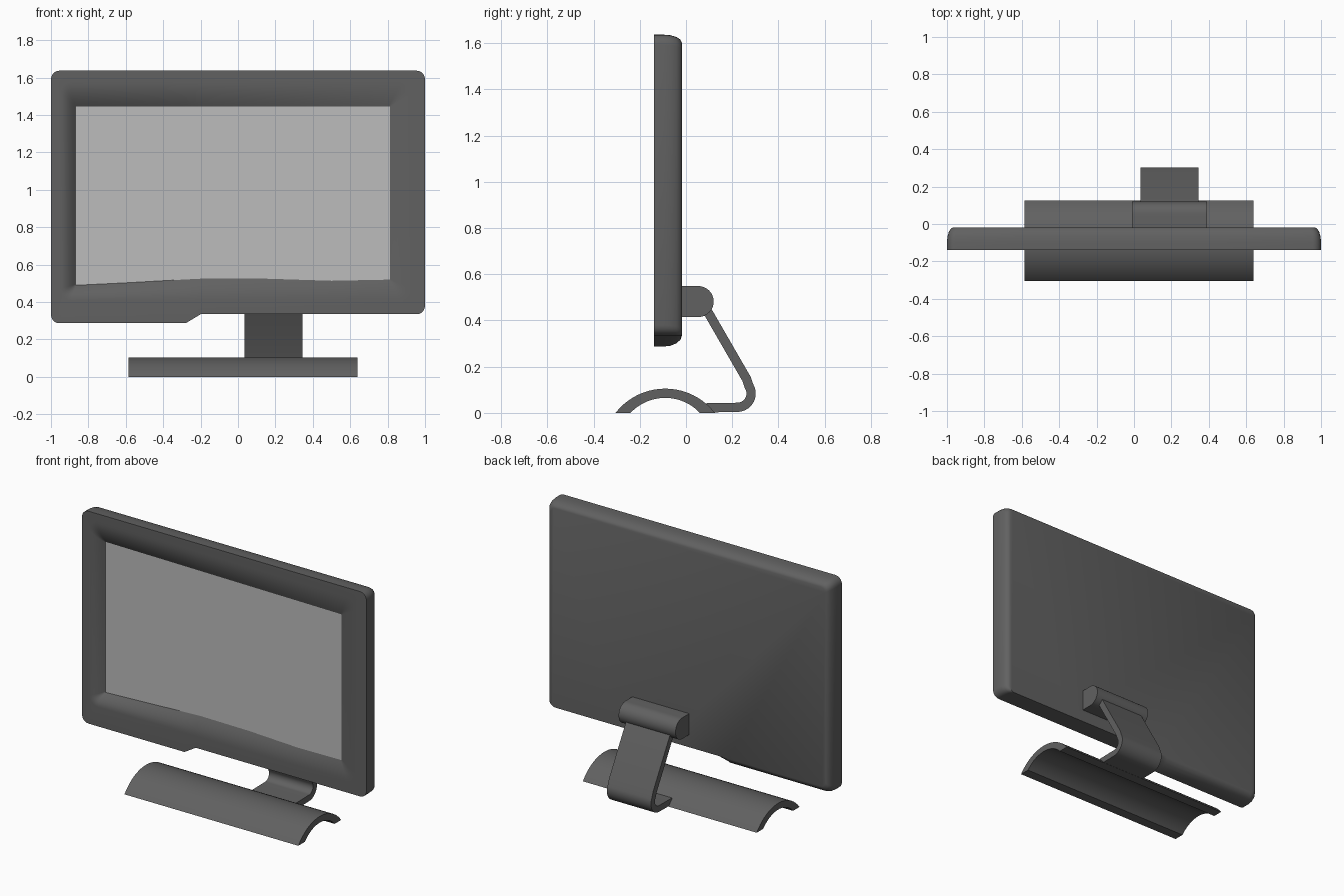
import bpy, bmesh, math

if "Cube" in bpy.data.objects:
    bpy.data.objects.remove(bpy.data.objects["Cube"])


def material(name, v):
    m = bpy.data.materials.new(name)
    m.diffuse_color = (v, v, v, 1)
    m.use_nodes = True
    m.node_tree.nodes["Principled BSDF"].inputs["Base Color"].default_value = m.diffuse_color
    return m


DARK = material("dark_grey", 0.12)
LIGHT = material("light_grey", 0.5)


def finish(bm, name, mat, angle=35):
    bmesh.ops.recalc_face_normals(bm, faces=bm.faces)
    me = bpy.data.meshes.new(name)
    bm.to_mesh(me)
    bm.free()
    ob = bpy.data.objects.new(name, me)
    bpy.context.collection.objects.link(ob)
    me.materials.append(mat)
    bpy.ops.object.select_all(action='DESELECT')
    ob.select_set(True)
    bpy.context.view_layer.objects.active = ob
    bpy.ops.object.shade_smooth_by_angle(angle=math.radians(angle))
    return ob


def extrude_x(name, profile, x0, x1):
    """Extrude a closed (y, z) profile along x."""
    bm = bmesh.new()
    a = [bm.verts.new((x0, y, z)) for y, z in profile]
    b = [bm.verts.new((x1, y, z)) for y, z in profile]
    n = len(a)
    for i in range(n):
        j = (i + 1) % n
        bm.faces.new((a[i], a[j], b[j], b[i]))
    bm.faces.new(a)
    bm.faces.new(b)
    return finish(bm, name, DARK)


def arc(cy, cz, r, a0, a1, n):
    return [(cy + r * math.cos(math.radians(a0 + (a1 - a0) * i / n)),
             cz + r * math.sin(math.radians(a0 + (a1 - a0) * i / n))) for i in range(n + 1)]


def ribbon(path, t):
    """Outline of a strip of thickness t around a (y, z) path."""
    left, right = [], []
    for i, (y, z) in enumerate(path):
        p, q = path[max(i - 1, 0)], path[min(i + 1, len(path) - 1)]
        dy, dz = q[0] - p[0], q[1] - p[1]
        d = math.hypot(dy, dz)
        ny, nz = -dz / d * t / 2, dy / d * t / 2
        left.append((y + ny, z + nz))
        right.append((y - ny, z - nz))
    return left + right[::-1]


BX = (-0.6, -0.28, -0.2, 0.15, 0.5)


def outline(x0, x1, zt, zb, r):
    """Rounded (x, z) frame; zb holds bottom heights at x0, each BX, x1."""
    pts = arc(x0 + r, zb[0] + r, r, 180, 270, 5)
    pts += list(zip(BX, zb[1:-1]))
    pts += arc(x1 - r, zb[-1] + r, r, 270, 360, 5)
    pts += arc(x1 - r, zt - r, r, 0, 90, 5)
    pts += [(x, zt) for x in BX[::-1]]
    pts += arc(x0 + r, zt - r, r, 90, 180, 5)
    return pts


def lerp_outline(a, b, t):
    return [(p[0] + (q[0] - p[0]) * t, p[1] + (q[1] - p[1]) * t) for p, q in zip(a, b)]


FRONT, BACK = -0.138, -0.018
rim = outline(-1, 1, 1.637, (.287, .287, .287, .335, .335, .335, .335), 0.045)
rear = outline(-.965, .965, 1.602, (.335,) * 7, 0.03)
dip = outline(-.95, .93, 1.58, (.41,) * 7, 0.06)
glass = outline(-.87, .812, 1.447, (.49, .503, .521, .525, .525, .514, .52), 0.004)


def glass_depth(x):
    # screen sits deeper on its left side
    return 0.033 - 0.018 * x


# Casing: back panel, rounded rear edge, flat rim, concave bezel
rings = [[(x, BACK, z) for x, z in rear]]
for t in (22.5, 45, 67.5, 90):
    s, c = math.sin(math.radians(t)), math.cos(math.radians(t))
    rings.append([(x, BACK - 0.08 * (1 - c), z) for x, z in lerp_outline(rear, rim, s)])
rings.append([(x, FRONT, z) for x, z in rim])
for i in range(7):
    t = i / 6
    rings.append([(x, FRONT + glass_depth(x) * t ** 2, z)
                  for x, z in lerp_outline(dip, glass, t)])
bm = bmesh.new()
vr = [[bm.verts.new(p) for p in ring] for ring in rings]
n = len(rim)
for a, b in zip(vr, vr[1:]):
    for i in range(n):
        j = (i + 1) % n
        bm.faces.new((a[i], a[j], b[j], b[i]))
bm.faces.new(vr[0])
finish(bm, "screen_casing", DARK)

# Screen panel filling the bezel opening
bm = bmesh.new()
face = bm.faces.new([bm.verts.new((x, FRONT + glass_depth(x), z)) for x, z in glass])
face.normal_update()
ob = finish(bm, "screen", LIGHT)
if ob.data.polygons[0].normal.y > 0:
    ob.data.flip_normals()

# Hinge block behind the casing
extrude_x("hinge_block", [(BACK, .415)] + arc(.053, .482, .067, -90, 90, 16) + [(BACK, .549)],
          -0.01, 0.39)

# Bent support arm
path = [(.09, .445), (.262, .147)] + arc(.222, .084, .06, 32, -90, 10) + [(.09, .022)]
extrude_x("support_arm", ribbon(path, 0.04), 0.035, 0.345)


# Arched base
def arch(half, h, n=20):
    r = (half * half + h * h) / (2 * h)
    a = math.degrees(math.asin(half / r))
    return arc(-0.09, h - r, r, 90 + a, 90 - a, n)


extrude_x("arched_base", arch(.215, .105) + arch(.15, .065)[::-1], -0.585, 0.638)
